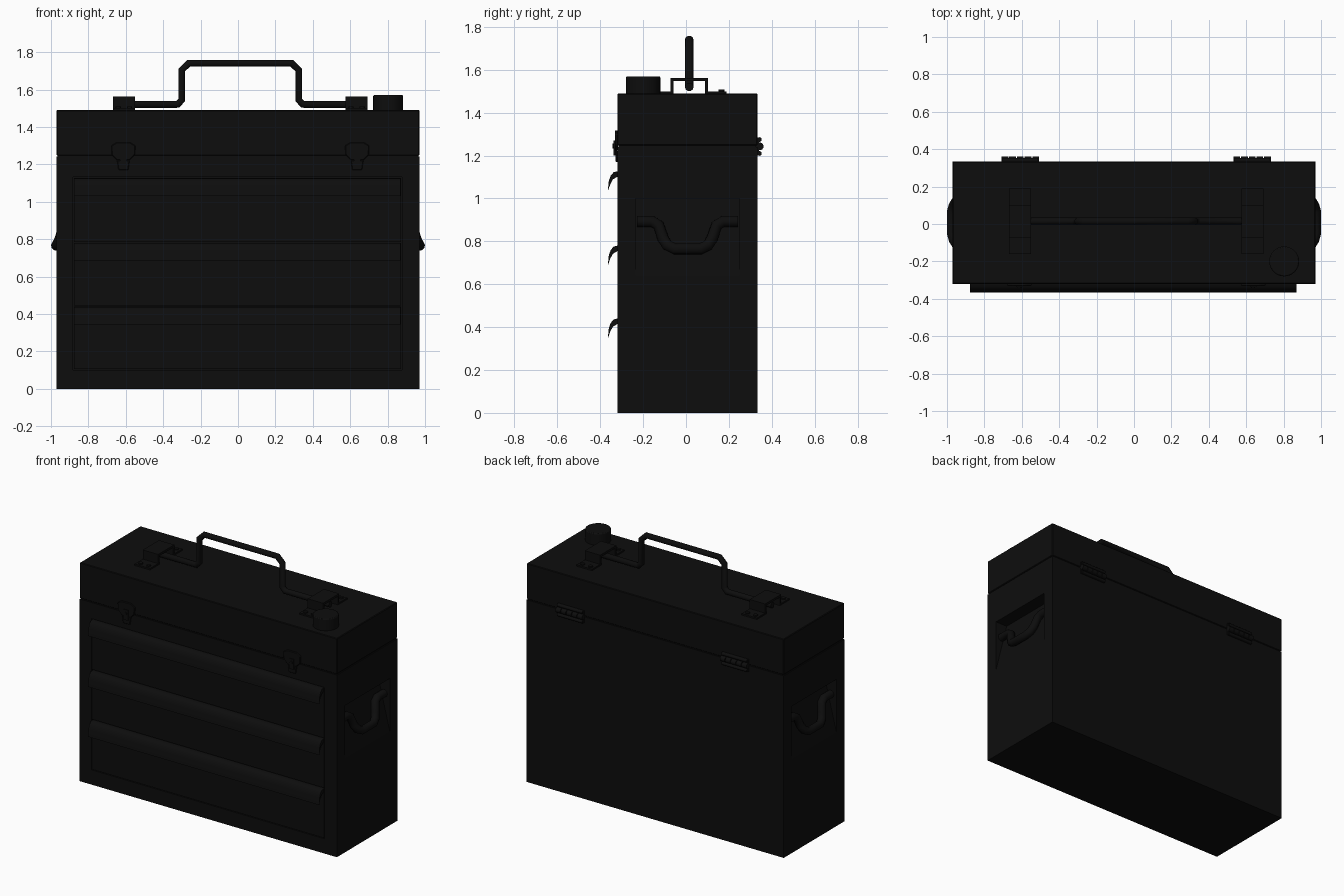
import bpy, bmesh, math
from mathutils import Vector

if "Cube" in bpy.data.objects:
    bpy.data.objects.remove(bpy.data.objects["Cube"])

black = bpy.data.materials.new("black_paint")
black.diffuse_color = (0.004, 0.004, 0.004, 1)
black.use_nodes = True
black.node_tree.nodes["Principled BSDF"].inputs["Base Color"].default_value = black.diffuse_color


def add(name, bm):
    bmesh.ops.recalc_face_normals(bm, faces=bm.faces)
    me = bpy.data.meshes.new(name)
    bm.to_mesh(me)
    bm.free()
    ob = bpy.data.objects.new(name, me)
    bpy.context.collection.objects.link(ob)
    me.materials.append(black)
    return ob


def select(ob):
    bpy.ops.object.select_all(action='DESELECT')
    ob.select_set(True)
    bpy.context.view_layer.objects.active = ob


def smooth(ob):
    select(ob)
    bpy.ops.object.shade_smooth_by_angle(angle=math.radians(40))
    return ob


def prism(name, axis, profile, a, b):
    """Extrude a profile along X (points are y,z) or Y (points are x,z)."""
    bm = bmesh.new()
    place = (lambda p, t: (t, *p)) if axis == 'X' else (lambda p, t: (p[0], t, p[1]))
    face = bm.faces.new([bm.verts.new(place(p, a)) for p in profile])
    out = bmesh.ops.extrude_face_region(bm, geom=[face])
    shift = Vector((b - a, 0, 0) if axis == 'X' else (0, b - a, 0))
    bmesh.ops.translate(bm, vec=shift, verts=[v for v in out['geom'] if isinstance(v, bmesh.types.BMVert)])
    return add(name, bm)


def box(name, x0, x1, y0, y1, z0, z1):
    return prism(name, 'X', [(y0, z0), (y1, z0), (y1, z1), (y0, z1)], x0, x1)


def bevel(ob, width, segments=1):
    m = ob.modifiers.new("bevel", 'BEVEL')
    m.width, m.segments = width, segments
    return ob


def cylinder(name, r, length, loc, axis='Z', sides=24):
    bm = bmesh.new()
    bmesh.ops.create_cone(bm, cap_ends=True, segments=sides, radius1=r, radius2=r, depth=length)
    ob = add(name, bm)
    ob.location = loc
    ob.rotation_euler = {'X': (0, math.pi / 2, 0), 'Y': (math.pi / 2, 0, 0), 'Z': (0, 0, 0)}[axis]
    return smooth(ob)


def tube(name, points, r):
    cu = bpy.data.curves.new(name, 'CURVE')
    cu.dimensions = '3D'
    cu.bevel_depth, cu.bevel_resolution, cu.use_fill_caps = r, 3, True
    sp = cu.splines.new('POLY')
    sp.points.add(len(points) - 1)
    for p, co in zip(sp.points, points):
        p.co = (*co, 1)
    cu.materials.append(black)
    ob = bpy.data.objects.new(name, cu)
    bpy.context.collection.objects.link(ob)
    select(ob)
    bpy.ops.object.convert(target='MESH')
    return smooth(bpy.context.object)


def cut(ob, cutter):
    m = ob.modifiers.new("cut", 'BOOLEAN')
    m.operation, m.object, m.solver = 'DIFFERENCE', cutter, 'EXACT'
    select(ob)
    bpy.ops.object.modifier_apply(modifier="cut")
    bpy.data.objects.remove(cutter)


# Case body with drawer opening and wedge-shaped grip recesses
X, Y0, Y1 = 0.97, -0.32, 0.333
body = box("case_body", -X, X, Y0, Y1, 0, 1.241)
cut(body, box("drawer_opening", -0.882, 0.878, -0.4, -0.28, 0.1, 1.132))
for s in (-1, 1):
    wedge = [(s * 1.0, 1.0), (s * 0.88, 1.0), (s * 0.97, 0.64), (s * 1.0, 0.64)]
    cut(body, prism("recess", 'Y', wedge, -0.235, 0.25))

# Lid and the thin seam under it
bevel(box("lid", -X, X, Y0, Y1, 1.247, 1.49), 0.004)
box("lid_seam", -X + .006, X - .006, Y0 + .006, Y1 - .006, 1.235, 1.255)

# Drawers with full-width curved pulls
pull = [(0.0, 0), (-0.018, -0.004), (-0.032, -0.02), (-0.041, -0.045), (-0.046, -0.095),
        (-0.034, -0.06), (-0.022, -0.038), (0.0, -0.025)]
for i, (z0, z1) in enumerate([(0.105, 0.44), (0.446, 0.78), (0.786, 1.127)]):
    box(f"drawer_{i}", -0.876, 0.872, -0.319, -0.275, z0, z1)
    smooth(prism(f"drawer_pull_{i}", 'X', [(-0.319 + y, z1 + z) for y, z in pull], -0.876, 0.868))

# Side carry grips hanging in the recesses
for s, side in ((-1, "left"), (1, "right")):
    half = [(0.236, 0.93, 0.893), (0.165, 0.93, 0.893), (0.135, 0.935, 0.875), (0.115, 0.95, 0.815),
            (0.095, 0.963, 0.782), (0.06, 0.973, 0.765)]
    path = [(s * x, 0.0075 + y, z) for y, x, z in half]
    path += [(s * x, 0.0075 - y, z) for y, x, z in reversed(half)]
    tube(f"side_grip_{side}", path, 0.027)

# Top carry handle
cx, cy = 0.012, 0.015
half = [(0.675, 1.52), (0.335, 1.52), (0.312, 1.545), (0.312, 1.705), (0.275, 1.741)]
path = [(cx - x, cy, z) for x, z in half] + [(cx + x, cy, z) for x, z in reversed(half)]
tube("top_handle", path, 0.02)

for s, side in ((-1, "left"), (1, "right")):
    # Handle bracket: hat-shaped strap with riveted feet
    bx = cx + s * 0.622
    strap = [(-0.175, 1.488), (-0.175, 1.5), (-0.087, 1.5), (-0.087, 1.562), (0.087, 1.562), (0.087, 1.5),
             (0.175, 1.5), (0.175, 1.488), (0.073, 1.488), (0.073, 1.547), (-0.073, 1.547), (-0.073, 1.488)]
    prism(f"handle_bracket_{side}", 'X', [(cy + y, z) for y, z in strap], bx - 0.058, bx + 0.058)
    for k in (-1, 1):
        for j in (-1, 1):
            cylinder(f"bracket_rivet_{side}", 0.014, 0.02, (bx + j * .03, cy + k * 0.15, 1.498), sides=12)

    # Front latch: shield plate on the lid, hooked catch on the body
    lx = cx + s * 0.625
    shield = [(-0.035, 1.318), (0.035, 1.318), (0.065, 1.3), (0.062, 1.25), (0.034, 1.222),
              (-0.034, 1.222), (-0.062, 1.25), (-0.065, 1.3)]
    bevel(prism(f"latch_plate_{side}", 'Y', [(lx + x, z) for x, z in shield], -0.332, -0.318), 0.004)
    lower = [(-0.034, 1.222), (0.034, 1.222), (0.026, 1.17), (-0.026, 1.17)]
    bevel(prism(f"latch_catch_{side}", 'Y', [(lx + x, z) for x, z in lower], -0.329, -0.318), 0.003)
    box(f"latch_tongue_{side}", lx - .018, lx + .018, -0.337, -0.325, 1.2, 1.27)
    cylinder(f"latch_pin_{side}", 0.011, 0.02, (lx, -0.333, 1.245), 'Y', 12)

    # Rear hinge: leaves with rolled edges and segmented knuckles
    hx = cx + s * 0.62
    box(f"hinge_leaf_{side}", hx - 0.1, hx + 0.1, 0.33, 0.34, 1.2, 1.285)
    for z in (1.21, 1.275):
        cylinder(f"hinge_edge_{side}", 0.011, 0.19, (hx, 0.342, z), 'X', 12)
    for i in range(5):
        cylinder(f"hinge_knuckle_{side}_{i}", 0.018, 0.036, (hx + (i - 2) * 0.041, 0.344, 1.243), 'X', 16)

# Round cap on the lid
smooth(bevel(cylinder("lid_cap", 0.08, 0.085, (0.803, -0.2, 1.5275), sides=32), 0.006, 2))
